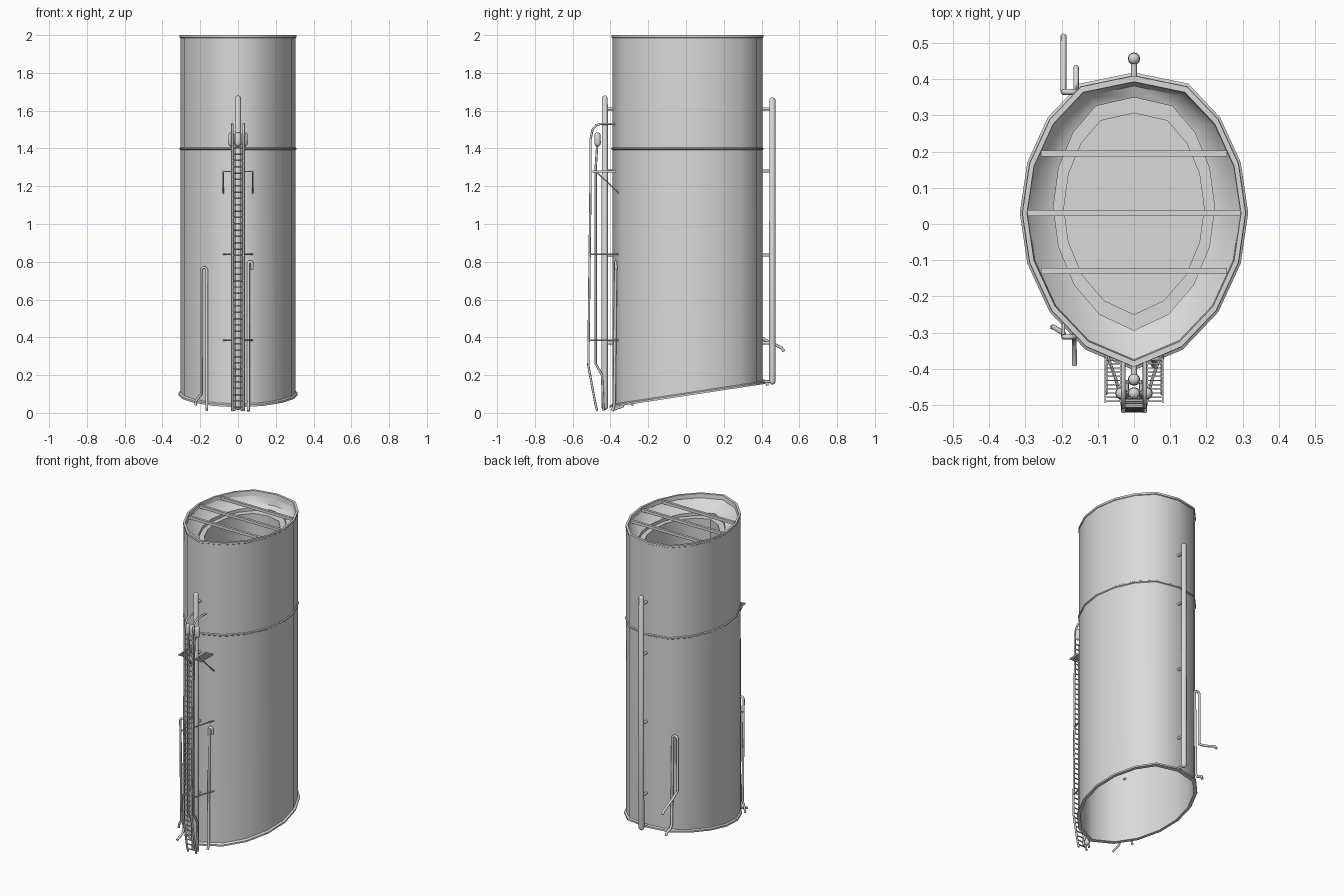
import bpy, bmesh, math
from mathutils import Vector

cube = bpy.data.objects.get("Cube")
if cube:
    bpy.data.objects.remove(cube)

grey = bpy.data.materials.new("light_grey_paint")
grey.use_nodes = True
COLOUR = (0.7, 0.7, 0.7, 1)
grey.diffuse_color = COLOUR
grey.node_tree.nodes["Principled BSDF"].inputs["Base Color"].default_value = COLOUR

# Half outline of the oval casing, back to front
HALF = [(0, .405), (.145, .375), (.23, .285), (.285, .165), (.305, .03),
        (.285, -.105), (.225, -.235), (.13, -.335), (0, -.39)]
OUTLINE = HALF + [(-x, y) for x, y in HALF[-2:0:-1]]


def finish(name, bm, angle=50):
    bmesh.ops.recalc_face_normals(bm, faces=bm.faces)
    mesh = bpy.data.meshes.new(name)
    bm.to_mesh(mesh)
    bm.free()
    mesh.materials.append(grey)
    ob = bpy.data.objects.new(name, mesh)
    bpy.context.collection.objects.link(ob)
    bpy.ops.object.select_all(action='DESELECT')
    ob.select_set(True)
    bpy.context.view_layer.objects.active = ob
    bpy.ops.object.shade_smooth_by_angle(angle=math.radians(angle))
    return ob


def loft(name, sections, cap=False):
    """Skin scaled outlines; each section is (x scale, y scale, height, slanted)."""
    bm = bmesh.new()
    rings = []
    for sx, sy, z, slanted in sections:
        ring = []
        for x, y in OUTLINE:
            py = .01 + (y - .01) * sy + (.02 if sx < .9 else 0)
            ring.append(bm.verts.new((x * sx, py, z + (.152 * py if slanted else 0))))
        rings.append(ring)
    n = len(OUTLINE)
    for a, b in zip(rings, rings[1:]):
        for i in range(n):
            j = (i + 1) % n
            bm.faces.new((a[i], a[j], b[j], b[i]))
    if cap:
        bm.faces.new(rings[-1])
    return finish(name, bm)


def add_tube(bm, points, r, sides=8):
    """Sweep a round section along a path, with closed ends."""
    pts = [Vector(p) for p in points]
    dirs = [(b - a).normalized() for a, b in zip(pts, pts[1:])]
    u = dirs[0].orthogonal().normalized()
    rings = []
    for i, p in enumerate(pts):
        t = (dirs[max(i - 1, 0)] + dirs[min(i, len(dirs) - 1)]).normalized()
        u = (u - t * u.dot(t)).normalized()
        v = t.cross(u)
        rings.append([bm.verts.new(p + r * (u * math.cos(k * math.tau / sides)
                                            + v * math.sin(k * math.tau / sides)))
                      for k in range(sides)])
    for a, b in zip(rings, rings[1:]):
        for k in range(sides):
            j = (k + 1) % sides
            bm.faces.new((a[k], a[j], b[j], b[k]))
    bm.faces.new(rings[0])
    bm.faces.new(rings[-1])


def tubes(name, paths, r, sides=8):
    bm = bmesh.new()
    for path in paths:
        add_tube(bm, path, r, sides)
    return finish(name, bm)


def add_box(bm, centre, size):
    made = bmesh.ops.create_cube(bm, size=1)["verts"]
    bmesh.ops.scale(bm, vec=size, verts=made)
    bmesh.ops.translate(bm, vec=centre, verts=made)


def boxes(name, items):
    bm = bmesh.new()
    for centre, size in items:
        add_box(bm, centre, size)
    return finish(name, bm, 30)


def capsule(name, x, y, z0, z1, r):
    """Upright round body with domed ends."""
    bm = bmesh.new()
    made = bmesh.ops.create_uvsphere(bm, u_segments=12, v_segments=8, radius=r)["verts"]
    for v in made:
        v.co.z += z1 - r if v.co.z > 0 else z0 + r
    bmesh.ops.translate(bm, vec=(x, y, 0), verts=made)
    return finish(name, bm)


def arch(a, b, top, y):
    """Half circle between two legs standing at a and b."""
    c, r = (a + b) / 2, (a - b) / 2
    return [(c + r * math.cos(k * math.pi / 6), y,
             top + abs(r) * math.sin(k * math.pi / 6)) for k in range(7)]


# Casing: open slanted foot, seam band, top rim and sunken uptake
loft("funnel_casing", [
    (.975, .975, 1.4, False), (.975, .975, .09, True), (1.035, 1.035, .09, True),
    (1.035, 1.035, .1, True), (1, 1, .106, True), (1, 1, 1.392, False),
    (1.017, 1.015, 1.396, False), (1.017, 1.015, 1.402, False), (1, 1, 1.406, False),
    (1, 1, 1.985, False), (1.012, 1.012, 1.988, False), (1.012, 1.012, 2, False),
    (.97, .97, 2, False), (.96, .96, 1.97, False)])
loft("top_plate", [
    (.965, .965, 1.975, False), (.85, .89, 1.93, False), (.73, .81, 1.915, False),
    (.73, .81, 1.895, False), (.635, .70, 1.895, False), (.635, .70, 1.4, False)], cap=True)
loft("inner_deck", [(.985, .985, 1.4, False)], cap=True)
boxes("top_beams", [((0, y, 1.985), (w, .016, .018))
                    for y, w in ((.195, .515), (.03, .59), (-.13, .515))])

# Tall vent pipes, front and back
capsule("front_pipe", 0, -.43, .015, 1.68, .017)
capsule("back_pipe", 0, .457, .15, 1.67, .017)
HEIGHTS = (1.61, 1.28, .835, .37)
tubes("front_pipe_brackets", [[(0, -.37, z), (0, -.43, z)] for z in HEIGHTS], .008)
tubes("back_pipe_brackets",
      [[(0, .385, z), (0, .457, z)] for z in HEIGHTS + (.165,)], .008)

# Ladder
rail = [(-.47, .01), (-.48, .05), (-.517, .25), (-.505, 1.27), (-.505, 1.45),
        (-.495, 1.5), (-.475, 1.523), (-.45, 1.53), (-.375, 1.53)]
tubes("ladder_rails", [[(s * .03, y, z) for y, z in rail] for s in (-1, 1)], .006)
rungs = []
for i in range(42):
    z = .03 + i * .0335
    y = -.475 - .042 * (z - .03) / .22 if z < .25 else -.517 + .012 * min(z - .25, 1)
    rungs.append([(-.03, y, z), (.03, y, z)])
tubes("ladder_rungs", rungs, .004, 6)
tubes("ladder_stays", [[(s * .03, -.51, z), (s * .05, -.43, z), (s * .078, -.35, z)]
                       for z in (.84, .385) for s in (-1, 1)], .0045, 6)

# Whistles with their supply pipes
for side, x in (("right", -.035), ("centre", 0), ("left", .035)):
    capsule(side + "_whistle", x, -.468, 1.41, 1.485, .017)
tubes("whistle_pipes", [[(x, -.47, 1.42), (x, -.478, 1.3), (x, -.478, .26),
                         (x, -.445, .2), (x, -.437, .01)] for x in (-.02, .02)], .006)
tubes("whistle_crossbar", [[(-.045, -.468, 1.43), (.045, -.468, 1.43)]], .006)

# Grated platform and struts
grate = []
for s in (-1, 1):
    grate += [((s * .057, -.375 - k * .0115, 1.277), (.046, .004, .006)) for k in range(11)]
    grate += [((s * x, -.432, 1.277), (.004, .125, .01)) for x in (.036, .079)]
boxes("platform_grating", grate)
tubes("platform_struts", [[(s * .077, -.47, 1.272), (s * .077, -.352, 1.16)]
                          for s in (-1, 1)], .004, 6)

# Looped drain pipes
tubes("front_left_drain", [[(.055, -.39, .01), (.055, -.38, .04)]
                           + arch(.055, .075, .79, -.372)[::1] + [(.075, -.37, .76)]], .008)
tubes("front_right_drain", [[(-.225, -.285, .04), (-.222, -.285, .065), (-.195, -.302, .1)]
                            + arch(-.195, -.165, .755, -.312)
                            + [(-.165, -.32, .06), (-.165, -.335, .035),
                               (-.165, -.39, .015)]], .007)
tubes("front_drain_clips", [[(x, -.312, z), (x, -.275, z)]
                            for x in (-.195, -.165) for z in (.68, .46)], .005)
tubes("back_drain", [[(-.195, .52, .325), (-.195, .505, .345), (-.195, .42, .385),
                      (-.195, .365, .42)] + arch(-.195, -.16, .755, .365)
                     + [(-.16, .375, .2), (-.16, .39, .175), (-.16, .425, .165),
                        (-.16, .432, .145)]], .008)
